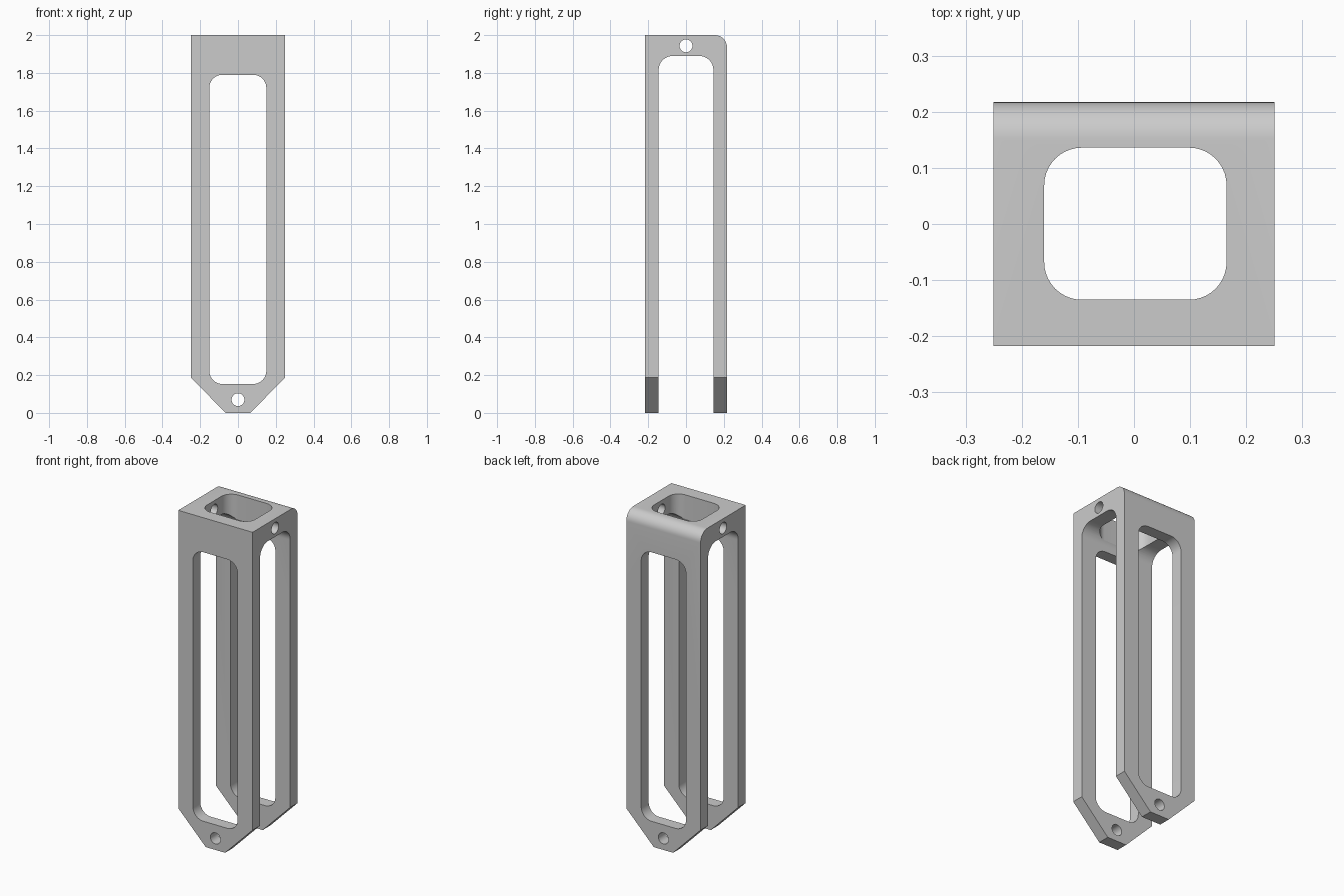
import bpy, bmesh, math
from mathutils import Vector

if "Cube" in bpy.data.objects:
    bpy.data.objects.remove(bpy.data.objects["Cube"])


def rounded(corners, steps=10):
    """Outline from (a, b, radius) right-angle corners, radius 0 stays sharp."""
    out = []
    for i, (a, b, r) in enumerate(corners):
        p = Vector((a, b))
        if r == 0:
            out.append(p)
            continue
        u = (Vector(corners[i - 1][:2]) - p).normalized()
        v = (Vector(corners[(i + 1) % len(corners)][:2]) - p).normalized()
        c = p + r * (u + v)
        for k in range(steps + 1):
            t = math.pi / 2 * k / steps
            out.append(c - r * (v * math.cos(t) + u * math.sin(t)))
    return out


def rect(a0, a1, b0, b1, r):
    return rounded([(a0, b0, r), (a1, b0, r), (a1, b1, r), (a0, b1, r)])


def circle(a, b, r, n=32):
    return [(a + r * math.cos(2 * math.pi * k / n),
             b + r * math.sin(2 * math.pi * k / n)) for k in range(n)]


def prism(name, outline, axis, lo, hi):
    """Extrude a 2D outline along an axis from lo to hi."""
    bm = bmesh.new()
    verts = []
    for a, b in outline:
        co = [a, b]
        co.insert("XYZ".index(axis), lo)
        verts.append(bm.verts.new(co))
    face = bm.faces.new(verts)
    ext = bmesh.ops.extrude_face_region(bm, geom=[face])
    move = [0, 0, 0]
    move["XYZ".index(axis)] = hi - lo
    bmesh.ops.translate(bm, vec=move, verts=[
        g for g in ext["geom"] if isinstance(g, bmesh.types.BMVert)])
    bmesh.ops.recalc_face_normals(bm, faces=bm.faces)
    mesh = bpy.data.meshes.new(name)
    bm.to_mesh(mesh)
    bm.free()
    obj = bpy.data.objects.new(name, mesh)
    bpy.context.collection.objects.link(obj)
    return obj


def combine(obj, tool, operation):
    mod = obj.modifiers.new("cut", "BOOLEAN")
    mod.operation, mod.solver, mod.object = operation, "EXACT", tool
    bpy.context.view_layer.objects.active = obj
    bpy.ops.object.modifier_apply(modifier=mod.name)
    bpy.data.objects.remove(tool)


W, D, LEG = 0.25, 0.217, 0.145

# Fork body: two legs joined by a top bridge, back top edge rounded
body = prism("fork_bracket", rounded([
    (-D, 0, 0), (-LEG, 0, 0), (-LEG, 1.89, 0.075), (LEG, 1.89, 0.075),
    (LEG, 0, 0), (D, 0, 0), (D, 2, 0.065), (-D, 2, 0)]), "X", -W, W)

# Pointed leg ends
combine(body, prism("leg_outline", [
    (-0.065, 0), (0.065, 0), (W, 0.187), (W, 2.1), (-W, 2.1), (-W, 0.187)],
    "Y", -0.5, 0.5), "INTERSECT")

# Long leg slots, top opening and the pin holes
for name, outline, axis, lo, hi in [
        ("leg_slot", rect(-0.152, 0.15, 0.153, 1.79, 0.07), "Y", -0.5, 0.5),
        ("top_opening", rect(-0.16, 0.165, -0.135, 0.136, 0.067), "Z", 1.5, 2.5),
        ("side_pin_hole", circle(0, 1.943, 0.034), "X", -0.5, 0.5),
        ("foot_pin_hole", circle(0, 0.07, 0.034), "Y", -0.5, 0.5)]:
    combine(body, prism(name, outline, axis, lo, hi), "DIFFERENCE")

# Plain grey finish
grey = bpy.data.materials.new("grey")
grey.diffuse_color = (0.6, 0.6, 0.6, 1)
grey.use_nodes = True
grey.node_tree.nodes["Principled BSDF"].inputs["Base Color"].default_value = grey.diffuse_color
body.data.materials.clear()
body.data.materials.append(grey)

bpy.ops.object.select_all(action="DESELECT")
body.select_set(True)
bpy.context.view_layer.objects.active = body
bpy.ops.object.shade_smooth_by_angle(angle=math.radians(30))
